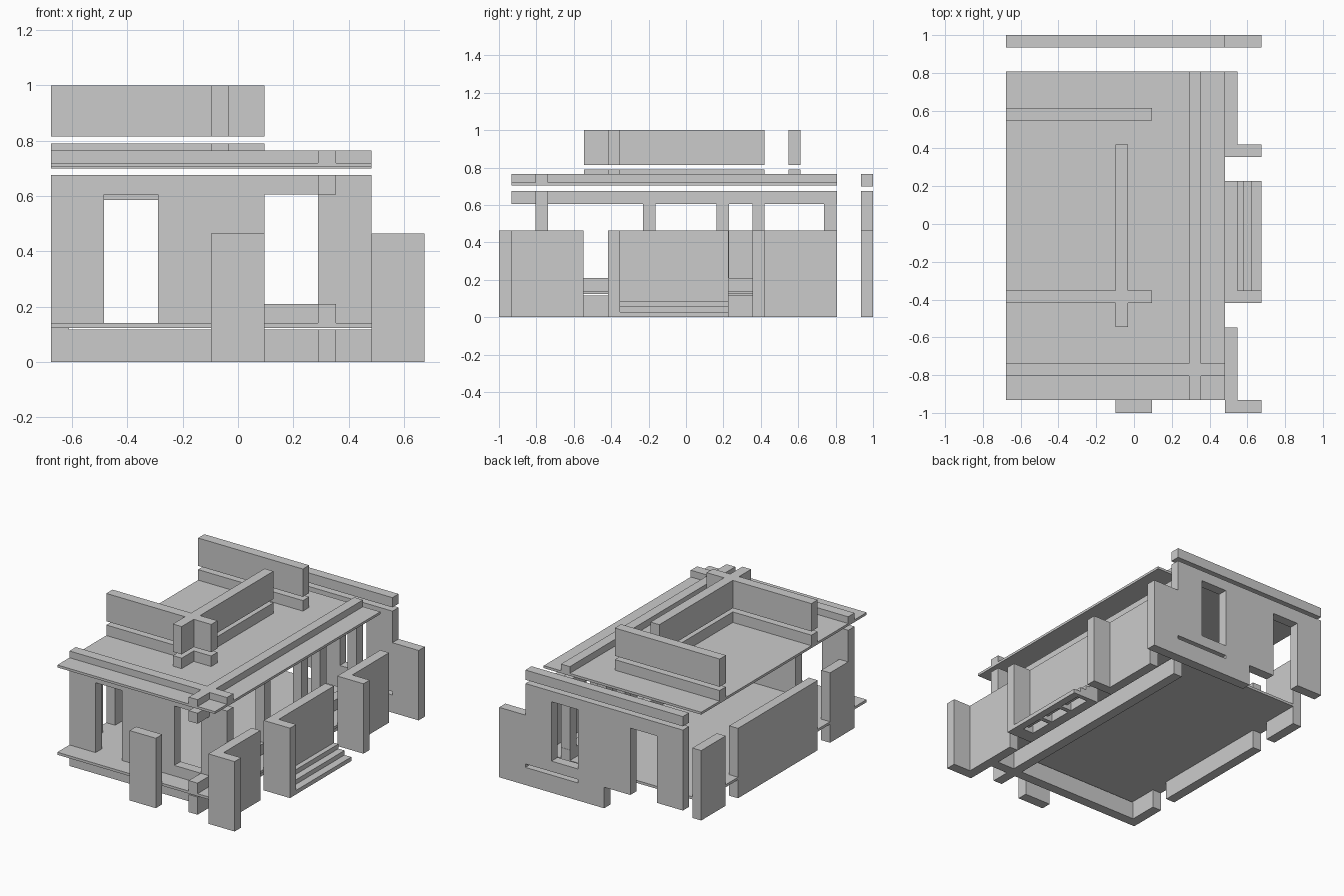
import bpy, bmesh

if "Cube" in bpy.data.objects:
    bpy.data.objects.remove(bpy.data.objects["Cube"])

def part(name, boxes):
    """One object from boxes given as (x0, x1, y0, y1, z0, z1)."""
    bm = bmesh.new()
    for x0, x1, y0, y1, z0, z1 in boxes:
        r = bmesh.ops.create_cube(bm, size=1)
        for v in r["verts"]:
            v.co = ((x0 + x1) / 2 + v.co.x * (x1 - x0),
                    (y0 + y1) / 2 + v.co.y * (y1 - y0),
                    (z0 + z1) / 2 + v.co.z * (z1 - z0))
    me = bpy.data.meshes.new(name)
    bm.to_mesh(me)
    bm.free()
    ob = bpy.data.objects.new(name, me)
    bpy.context.collection.objects.link(ob)
    return ob

L, R = -0.677, 0.482            # left and right edge of the slabs
OUT, EDGE = 0.675, 0.547        # outer and inner faces of the right wall
F, B = -0.932, 0.807            # front and back edge of the slabs
FW = (-0.805, -0.738)           # front wall depth
CW = (0.29, 0.355)              # colonnade wall thickness
BW = (0.935, 1.0)               # back wall depth
H = 0.465                       # height of the low outer walls
S0, S1 = 0.123, 0.14            # floor slab
SILL, HEAD, TOP = 0.21, 0.605, 0.675

# foundation walls
part("foundation", [(L, R, *FW, 0, 0.117), (*CW, F, B, 0, 0.117)])

# floor slab
part("floor_slab", [(L, R, F, B, S0, S1)])

# front wall with a door and a window
part("front_wall", [
    (L, -0.485, *FW, S1, HEAD), (-0.29, 0.095, *FW, S1, HEAD),
    (0.095, CW[0], *FW, S1, SILL), (CW[0], R, *FW, S1, HEAD),
    (L, R, *FW, HEAD, TOP)])

# colonnade: sill, head beam and pillars
part("colonnade_sill", [(*CW, F, B, S1, SILL)])
part("colonnade_beam", [(*CW, F, B, HEAD, TOP)])
part("colonnade_pillars", [(*CW, y, y + 0.066, SILL, HEAD)
                           for y in (-0.23, 0.163, 0.355, 0.739)])

# back wall with a slot, a window and a door
part("back_wall", [
    (R, OUT, *BW, 0, H),
    (0.095, R, *BW, 0, 0.117), (-0.098, 0.095, *BW, 0, HEAD),
    (0.095, CW[0], *BW, S1, SILL), (CW[0], R, *BW, S1, HEAD),
    (-0.29, -0.098, *BW, S1, HEAD), (L, -0.485, *BW, S1, HEAD),
    (-0.485, -0.29, *BW, 0.585, HEAD), (L, R, *BW, HEAD, TOP)])
part("back_parapet", [(L, R, *BW, 0.70, 0.765)])

# low outer walls
part("front_screen", [(-0.098, 0.095, -1, F, 0, H)])
part("right_front_wall", [(R, OUT, -1, F, 0, H), (R, EDGE, F, -0.547, 0, H)])
part("right_middle_wall", [(R, OUT, -0.418, -0.353, 0, H),
                           (R, EDGE, -0.353, 0.227, 0, H)])
part("right_back_wall", [(R, OUT, 0.355, 0.42, 0, H), (R, EDGE, 0.42, B, 0, H)])
for name, y0, y1 in (("front", FW[0], -0.547), ("middle", -0.418, 0.42),
                     ("back", 0.55, B)):
    part("left_%s_wall" % name, [(L, L + 0.065, y0, y1, 0, H)])

# side steps on ribs
steps = ((0.625, OUT, 0, 0.027), (0.58, 0.625, 0.027, 0.057), (EDGE, 0.58, 0.057, 0.088))
part("side_steps", [(x0, x1, -0.353, 0.227, z0, z1) for x0, x1, z0, z1 in steps])
part("step_ribs", [(x0, x1, y, y + 0.03, 0, z0) for x0, x1, z0, z1 in steps[1:]
                   for y in (-0.353, -0.17, 0.014, 0.197)])

# roof slab and its crossing parapets
part("roof_slab", [(L, R, F, B, 0.704, 0.72)])
part("roof_parapets", [(L, R, *FW, 0.72, 0.765), (*CW, F, B, 0.72, 0.765)])

# upper walls in two layers
for name, z0, z1 in (("upper_curb", 0.72, 0.79), ("upper_walls", 0.815, 1.0)):
    part(name, [(L, 0.095, 0.547, 0.613, z0, z1),
                (L, 0.095, -0.418, -0.352, z0, z1),
                (-0.098, -0.033, -0.545, 0.42, z0, z1)])
